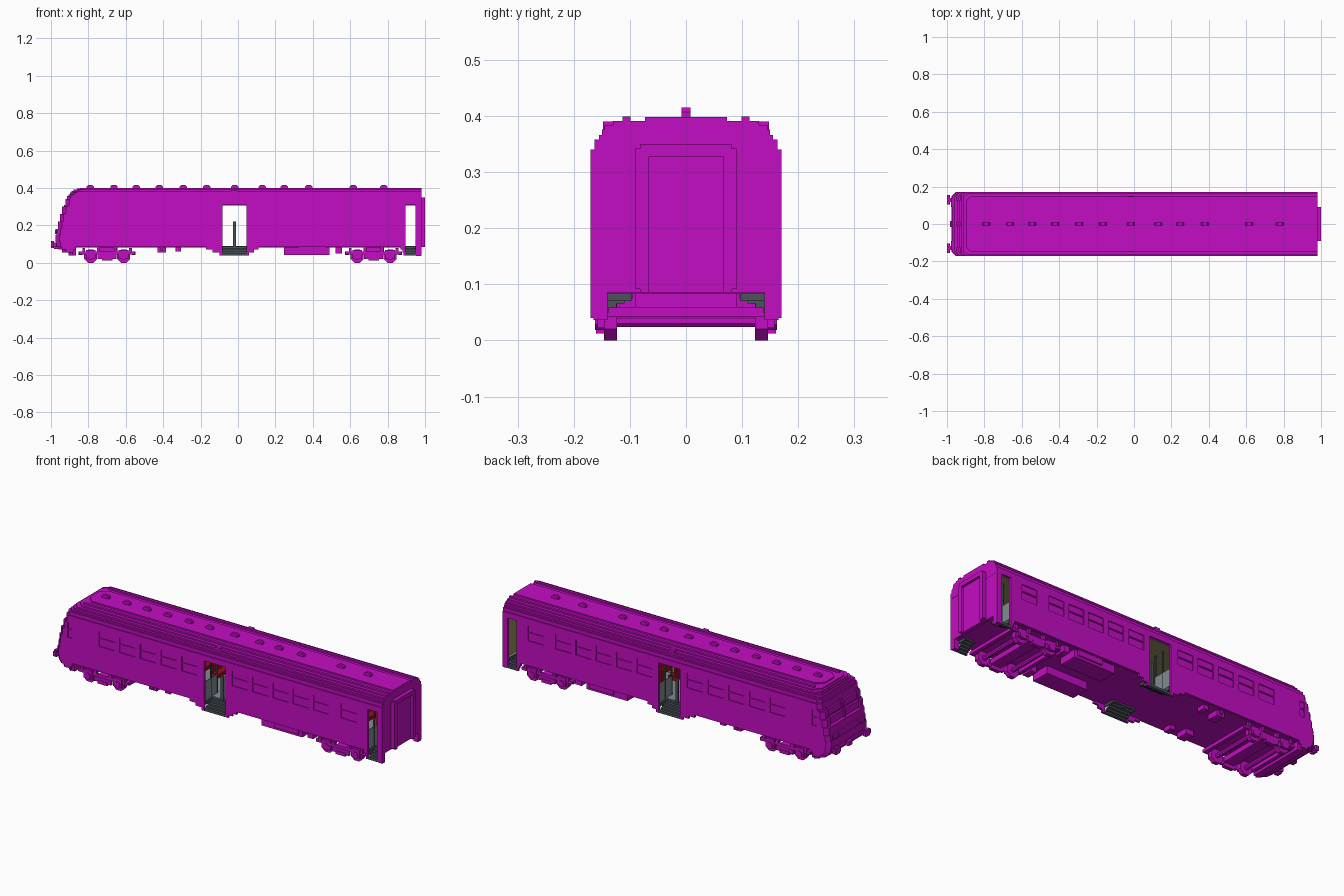
import bpy, bmesh, math
from mathutils import Vector

if "Cube" in bpy.data.objects:
    bpy.data.objects.remove(bpy.data.objects["Cube"], do_unlink=True)


def material(name, rgb):
    m = bpy.data.materials.new(name)
    m.use_nodes = True
    m.diffuse_color = (*rgb, 1)
    m.node_tree.nodes["Principled BSDF"].inputs["Base Color"].default_value = (*rgb, 1)
    return m


MAGENTA = material("magenta", (0.55, 0.004, 0.54))
DARK = material("dark grey", (0.07, 0.085, 0.10))
GREY = material("light grey", (0.22, 0.26, 0.28))
RED = material("seat red", (0.30, 0.005, 0.01))
KHAKI = material("khaki", (0.30, 0.26, 0.11))


def finish(name, bm, mat, mirror=False):
    bmesh.ops.recalc_face_normals(bm, faces=bm.faces[:])
    me = bpy.data.meshes.new(name)
    bm.to_mesh(me)
    bm.free()
    me.materials.append(mat)
    ob = bpy.data.objects.new(name, me)
    bpy.context.collection.objects.link(ob)
    if mirror:
        mod = ob.modifiers.new("mirror", "MIRROR")
        mod.use_axis = (False, True, False)
        mod.use_mirror_merge = False
    return ob


def prism(bm, pts, a, b, axis):
    """Extrude a 2D outline from a to b along axis 'y' (points x,z) or 'z' (points x,y)."""
    place = (lambda p, t: (p[0], t, p[1])) if axis == "y" else (lambda p, t: (p[0], p[1], t))
    face = bm.faces.new([bm.verts.new(place(p, a)) for p in pts])
    ext = bmesh.ops.extrude_face_region(bm, geom=[face])["geom"]
    move = Vector(place((0, 0), b - a))
    bmesh.ops.translate(bm, vec=move, verts=[v for v in ext if isinstance(v, bmesh.types.BMVert)])


def boxes(name, mat, items, mirror=False):
    """One object from boxes given as (x0, x1, y0, y1, z0, z1)."""
    bm = bmesh.new()
    for x0, x1, y0, y1, z0, z1 in items:
        prism(bm, [(x0, y0), (x1, y0), (x1, y1), (x0, y1)], z0, z1, "z")
    return finish(name, bm, mat, mirror)


# Main layout
W = 0.17
DOORS = [(-0.083, 0.045), (0.895, 0.95)]
WINDOWS = [(x, x + 0.092) for x in (-0.713, -0.59, -0.466, -0.342, -0.218,
                                    0.083, 0.206, 0.329, 0.449, 0.57, 0.735)]
CAB = (-0.90, -0.873)
ROWS = [0.04, 0.055, 0.07, 0.085, 0.11, 0.15, 0.18, 0.22, 0.26, 0.266, 0.30, 0.31, 0.34]
NOSE = [-0.905, -0.94, -0.96, -0.97, -0.975, -0.97, -0.962, -0.953, -0.942, -0.94, -0.93, -0.922]
SKIRT = [(-0.10, 0.06, 0.885, -0.885), (-0.135, 0.085, 0.88, -0.88), (-0.17, 0.11, 0.87, -0.87)]


def solid(x, i):
    """Whether the side wall is filled at position x in row i."""
    z = (ROWS[i] + ROWS[i + 1]) / 2
    if x < NOSE[i] + 0.02:
        return False
    if z < 0.31 and any(a < x < b for a, b in DOORS):
        return False
    if i < 3:
        l, r, end, nose = SKIRT[i]
        return l < x < r or x > end or x < nose
    if i in (7, 9):
        return not any(a < x < b for a, b in WINDOWS + [CAB])
    return True


# Side walls with window and door openings and stepped skirts
xs = sorted({round(v, 4) for v in [0.98, *CAB] + [n + 0.02 for n in NOSE]
             + [v for p in WINDOWS + DOORS + SKIRT for v in p]})
bm = bmesh.new()
grid = {}


def vert(x, z):
    if (x, z) not in grid:
        grid[x, z] = bm.verts.new((x, W, z))
    return grid[x, z]


for i, (z0, z1) in enumerate(zip(ROWS, ROWS[1:])):
    for x0, x1 in zip(xs, xs[1:]):
        if solid((x0 + x1) / 2, i):
            bm.faces.new([vert(x0, z0), vert(x1, z0), vert(x1, z1), vert(x0, z1)])
ext = bmesh.ops.extrude_face_region(bm, geom=bm.faces[:])["geom"]
bmesh.ops.translate(bm, vec=(0, -0.012, 0), verts=[v for v in ext if isinstance(v, bmesh.types.BMVert)])
finish("side_walls", bm, MAGENTA, True)
boxes("window_panes", MAGENTA, [(a - 0.004, b + 0.004, 0.157, 0.165, 0.216, 0.304)
                                for a, b in WINDOWS + [CAB]], True)

# Stepped nose with recessed windscreens on the upper rows
bm = bmesh.new()
for i, xf in enumerate(NOSE):
    half = [(xf, W - 0.02), (xf + 0.02, W), (xf + 0.0205, 0.16), (-0.865, 0.16)]
    if 7 <= i <= 10:
        d = xf + 0.008
        half = [(xf, 0.008), (d, 0.008), (d, 0.125), (xf, 0.125)] + half
    prism(bm, half + [(x, -y) for x, y in reversed(half)], ROWS[i], ROWS[i + 1], "z")
finish("nose", bm, MAGENTA)

# Roof of stacked slabs: bottom, top, half width, front, corner cut
bm = bmesh.new()
for z0, z1, w, xf, c in [(0.31, 0.34, 0.159, -0.88, 0.01), (0.34, 0.358, 0.163, -0.915, 0.02),
                         (0.358, 0.366, 0.155, -0.907, 0.02), (0.366, 0.376, 0.15, -0.898, 0.025),
                         (0.376, 0.384, 0.145, -0.89, 0.03), (0.384, 0.391, 0.13, -0.88, 0.035),
                         (0.391, 0.398, 0.073, -0.86, 0.035)]:
    half = [(xf, w - c), (xf + c, w), (0.98, w)]
    prism(bm, half + [(x, -y) for x, y in reversed(half)], z0, z1, "z")
finish("roof", bm, MAGENTA)
boxes("roof_rails", MAGENTA, [(-0.845, 0.98, 0.099, 0.113, 0.39, 0.399),
                              (-0.035, -0.005, 0.113, 0.148, 0.376, 0.39)], True)
VENTS = [-0.79, -0.663, -0.543, -0.42, -0.292, -0.168, -0.018, 0.13, 0.247, 0.378, 0.617, 0.78]
bm = bmesh.new()
for x in VENTS:
    prism(bm, [(x - 0.02, 0.397), (x + 0.02, 0.397), (x + 0.02, 0.407), (x + 0.012, 0.415),
               (x - 0.012, 0.415), (x - 0.02, 0.407)], -0.008, 0.008, "y")
finish("roof_vents", bm, MAGENTA)

# Rear end wall, corner posts and gangway
boxes("end_wall", MAGENTA, [(0.968, 0.979, -0.159, 0.159, 0.085, 0.32)])
boxes("corner_posts", MAGENTA, [(0.952, 0.979, 0.14, 0.165, 0.036, 0.086)], True)
boxes("gangway_frame", MAGENTA, [(0.975, 1.0, 0.066, 0.082, 0.085, 0.35),
                                 (0.975, 1.0, 0.082, 0.09, 0.092, 0.342),
                                 (0.975, 1.0, 0, 0.066, 0.328, 0.35)], True)
boxes("gangway_door", MAGENTA, [(0.975, 0.987, -0.066, 0.066, 0.085, 0.328)])

# Floor, with cut-outs for the stair wells
SIDES = [(-0.87, -0.083), (0.045, 0.895), (0.95, 0.968)]


def floor(name, mat, z0, z1):
    strips = [(a, b, s * 0.097, s * 0.159, z0, z1) for a, b in SIDES for s in (-1, 1)]
    boxes(name, mat, strips + [(-0.87, 0.968, -0.097, 0.097, z0, z1)])


floor("underfloor", MAGENTA, 0.083, 0.087)
floor("floor", GREY, 0.087, 0.091)

# Door stairs
boxes("door_stairs", DARK, [(a, b, 0.095 + 0.0145 * k, 0.1115 + 0.0145 * k,
                             0.075 - 0.0088 * k, 0.088 - 0.0088 * k)
                            for a, b in DOORS for k in range(5)], True)
boxes("stair_sides", DARK, [(x - 0.003, x + 0.003, 0.097, 0.159, 0.07, 0.091)
                            for p in DOORS for x in p], True)

# Interior lining, partitions, handrails and seats
boxes("ceiling", KHAKI, [(-0.865, 0.967, -0.158, 0.158, 0.306, 0.3095)])
boxes("end_linings", KHAKI, [(0.963, 0.9675, -0.157, 0.157, 0.091, 0.306),
                             (-0.865, -0.86, -0.157, 0.157, 0.091, 0.306)])
boxes("wall_lining", KHAKI, [(a, b, 0.153, 0.1565, 0.091, 0.306)
                             for a, b in [(-0.86, -0.093), (0.055, 0.885)]], True)
PARTS = [-0.093, 0.05, 0.885]
boxes("partitions", GREY, [(x, x + 0.005, 0.05, 0.156, 0.091, 0.19) for x in PARTS], True)
boxes("partition_posts", DARK, [(x - 0.001, x + 0.006, y, y + 0.007, 0.091, 0.306)
                                for x in PARTS for y in (0.046, 0.1)], True)
boxes("handrails", DARK, [(-0.028, -0.012, 0.098, 0.108, 0.065, 0.22)], True)
seat_x = [-0.80 + 0.1 * k for k in range(7)] + [0.09 + 0.1 * k for k in range(8)]
boxes("seats", RED, [b for x in seat_x for b in
                     [(x, x + 0.05, 0.045, 0.152, 0.115, 0.135),
                      (x, x + 0.014, 0.045, 0.152, 0.135, 0.225)]], True)

# Bogies
OCT = [(math.cos(math.radians(22.5 + 45 * k)), math.sin(math.radians(22.5 + 45 * k))) for k in range(8)]


def octagon(bm, x, z, r, y0, y1):
    prism(bm, [(x + r * u, z + r * v) for u, v in OCT], y0, y1, "y")


for name, c in (("front", -0.70), ("rear", 0.725)):
    bm = bmesh.new()
    for s in (-1, 1):
        x = c + s * 0.088
        octagon(bm, x, 0.035, 0.0378, 0.123, 0.146)
        octagon(bm, x, 0.035, 0.018, 0.146, 0.162)
        octagon(bm, x, 0.035, 0.012, 0, 0.123)
    finish(name + "_wheels", bm, MAGENTA, True)
    frame = [(c - 0.15, c + 0.15, 0.144, 0.155, 0.045, 0.06),
             (c - 0.05, c + 0.05, 0.144, 0.157, 0.02, 0.045),
             (c - 0.028, c + 0.028, 0.14, 0.16, 0.012, 0.03),
             (c - 0.03, c + 0.03, 0, 0.144, 0.034, 0.06),
             (c - 0.055, c + 0.055, 0, 0.09, 0.06, 0.085)]
    for s in (-1, 1):
        for off, w, y0, z0, z1 in [(0.088, 0.026, 0.145, 0.022, 0.068), (0.142, 0.01, 0, 0.042, 0.06),
                                   (0.045, 0.008, 0.14, 0.06, 0.085), (0.125, 0.007, 0.143, 0.055, 0.08)]:
            x = c + s * off
            frame.append((x - w, x + w, y0, 0.158 if y0 else 0.144, z0, z1))
    boxes(name + "_bogie_frame", MAGENTA, frame, True)

# Underfloor equipment
boxes("equipment", MAGENTA, [(0.245, 0.49, 0.05, 0.15, 0.042, 0.085), (0.325, 0.47, 0.15, 0.158, 0.055, 0.085),
                             (0.52, 0.555, 0.09, 0.15, 0.05, 0.085), (-0.43, -0.385, 0.08, 0.145, 0.055, 0.085),
                             (-0.415, -0.40, 0.145, 0.155, 0.065, 0.085),
                             (-0.335, -0.305, 0.1, 0.145, 0.06, 0.085)], True)

# Buffers, coupling and nose lamps
boxes("buffers", MAGENTA, [(-0.99, -0.955, 0.118, 0.14, 0.088, 0.108),
                           (-1.0, -0.985, 0.104, 0.154, 0.086, 0.11),
                           (-1.0, -0.985, 0.114, 0.144, 0.08, 0.116)], True)
boxes("coupling", MAGENTA, [(-0.985, -0.955, -0.015, 0.015, 0.075, 0.1)])
boxes("nose_lamps", MAGENTA, [(-0.978, -0.96, 0.09, 0.135, 0.155, 0.178)], True)
